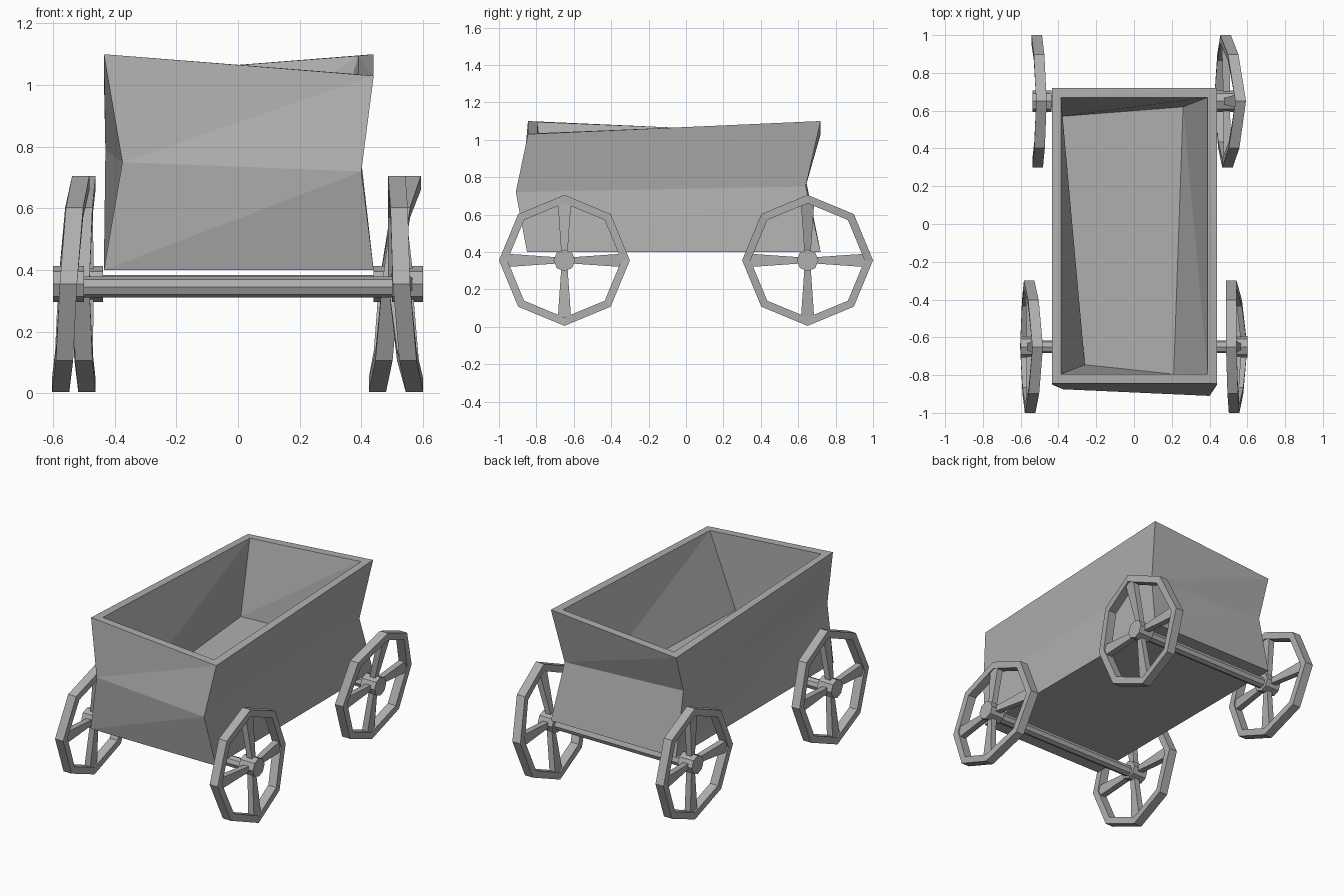
import bpy, bmesh
from math import cos, sin, pi
from mathutils import Vector

if "Cube" in bpy.data.objects:
    bpy.data.objects.remove(bpy.data.objects["Cube"])

# Dark grey for the whole cart
grey = bpy.data.materials.new("dark_grey")
grey.diffuse_color = (.43, .43, .43, 1)
grey.use_nodes = True
grey.node_tree.nodes["Principled BSDF"].inputs["Base Color"].default_value = grey.diffuse_color


def add_mesh(name, verts, faces):
    mesh = bpy.data.meshes.new(name)
    bm = bmesh.new()
    vs = [bm.verts.new(v) for v in verts]
    for f in faces:
        bm.faces.new([vs[i] for i in f])
    bmesh.ops.recalc_face_normals(bm, faces=bm.faces)
    bm.to_mesh(mesh)
    bm.free()
    mesh.materials.append(grey)
    ob = bpy.data.objects.new(name, mesh)
    bpy.context.collection.objects.link(ob)
    return ob


def rod(name, x0, x1, y, z, r, sides=8):
    bpy.ops.mesh.primitive_cylinder_add(vertices=sides, radius=r, depth=x1 - x0,
                                        location=((x0 + x1) / 2, y, z), rotation=(0, pi / 2, 0))
    bpy.context.object.name = name
    bpy.context.object.data.materials.append(grey)


# Cart body: outer rings from bottom to rim, then inner rim and floor
# Each ring runs front left, front right, back right, back left
rings = [
    [(-.435, -.85, .40), (.44, -.85, .40), (.44, .72, .40), (-.435, .72, .40)],
    [(-.375, -.875, .75), (.40, -.91, .72), (.40, .64, .75), (-.43, .64, .79)],
    [(-.435, -.845, 1.10), (.44, -.845, 1.03), (.44, .72, 1.10), (-.435, .72, 1.03)],
    [(-.387, -.795, 1.095), (.39, -.795, 1.035), (.39, .67, 1.095), (-.387, .67, 1.035)],
    [(-.26, -.745, .58), (.21, -.795, .58), (.26, .62, .58), (-.38, .57, .58)],
]
faces = [(3, 2, 1, 0), (16, 17, 18, 19)]
for k in range(4):
    for i in range(4):
        a, b = k * 4 + i, k * 4 + (i + 1) % 4
        c, d = b + 4, a + 4
        faces += [(a, b, c), (a, c, d)]
add_mesh("cart_body", [v for r in rings for v in r], faces)


# Wheels: warped octagonal rim, four tapered spokes and a hub
def wheel(tag, y, hub_x, lean):
    """lean = x of the rim at the back, top, front and bottom."""
    zc, n = .355, 8

    def rim_x(i):
        return (lean[i // 2] + lean[((i + 1) // 2) % 4]) / 2

    verts, faces = [], []
    for i in range(n):
        a = 2 * pi * i / n
        for r, dx in ((.35, -.028), (.35, .028), (.305, .028), (.305, -.028)):
            verts.append((rim_x(i) + dx, y + r * cos(a), zc + r * sin(a)))
    for i in range(n):
        for k in range(4):
            j, m = (i + 1) % n, (k + 1) % 4
            faces.append((i * 4 + k, i * 4 + m, j * 4 + m, j * 4 + k))
    add_mesh(tag + "_rim", verts, faces)

    for s in range(4):
        a = pi / 2 * s
        out, side = Vector((0, cos(a), sin(a))), Vector((0, -sin(a), cos(a)))
        verts = []
        for r, x, w, t in ((.03, hub_x, .016, .018), (.315, lean[s], .036, .02)):
            centre = Vector((x, y, zc)) + out * r
            for sw, sx in ((-1, -1), (1, -1), (1, 1), (-1, 1)):
                verts.append(centre + side * w * sw + Vector((t * sx, 0, 0)))
        add_mesh(f"{tag}_spoke_{s}", verts,
                 [(0, 1, 2, 3), (4, 5, 6, 7)] +
                 [(i, (i + 1) % 4, (i + 1) % 4 + 4, i + 4) for i in range(4)])
    rod(tag + "_hub", hub_x - .05, hub_x + .05, y, zc, .058)


wheel("front_left_wheel", -.65, -.55, (-.555, -.51, -.55, -.575))
wheel("front_right_wheel", -.65, .55, (.515, .515, .53, .572))
wheel("back_left_wheel", .65, -.487, (-.515, -.49, -.51, -.49))
wheel("back_right_wheel", .65, .49, (.485, .565, .495, .452))

# Axles
rod("front_axle", -.54, .54, -.65, .345, .034)
rod("back_axle", -.48, .48, .65, .35, .034)
